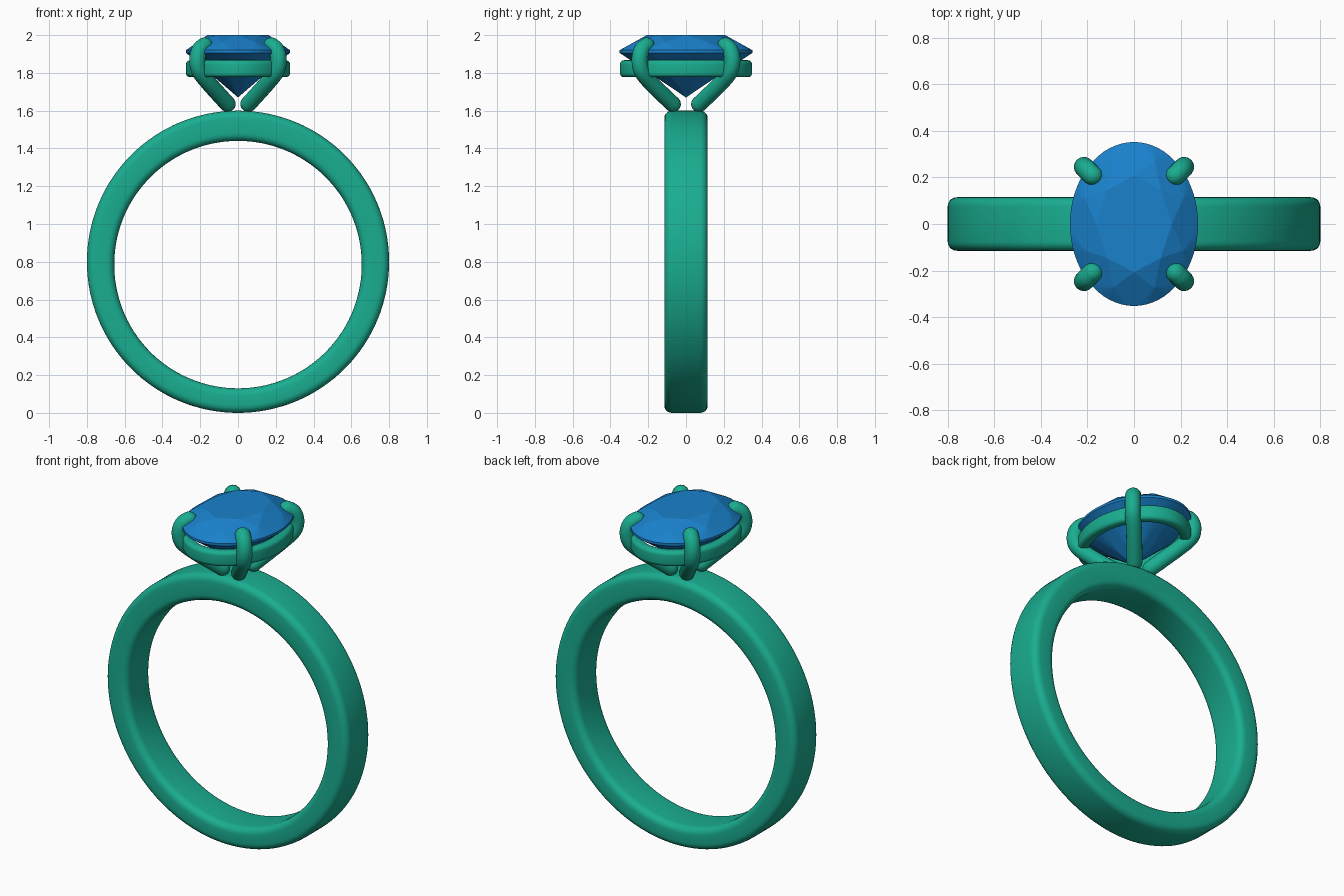
import bpy, bmesh
from math import sin, cos, pi, radians
from mathutils import Vector

if "Cube" in bpy.data.objects:
    bpy.data.objects.remove(bpy.data.objects["Cube"])


def material(name, color):
    m = bpy.data.materials.new(name)
    m.diffuse_color = color
    m.use_nodes = True
    m.node_tree.nodes["Principled BSDF"].inputs["Base Color"].default_value = m.diffuse_color
    return m


METAL = material("metal", (0.01, 0.42, 0.28, 1))
GEM = material("gem_blue", (0.01, 0.22, 0.6, 1))


def finish(bm, name, mat, smooth=True):
    bmesh.ops.recalc_face_normals(bm, faces=bm.faces)
    me = bpy.data.meshes.new(name)
    bm.to_mesh(me)
    bm.free()
    ob = bpy.data.objects.new(name, me)
    bpy.context.collection.objects.link(ob)
    me.materials.append(mat)
    for p in me.polygons:
        p.use_smooth = smooth
    return ob


def loft(rings, closed):
    """Join rings of points with quads; cap the ends when open."""
    bm = bmesh.new()
    vs = [[bm.verts.new(p) for p in r] for r in rings]
    n, m = len(vs), len(vs[0])
    for i in range(n if closed else n - 1):
        a, b = vs[i], vs[(i + 1) % n]
        for j in range(m):
            k = (j + 1) % m
            bm.faces.new((a[j], a[k], b[k], b[j]))
    if not closed:
        bm.faces.new(vs[0])
        bm.faces.new(vs[-1])
    return bm


def rounded_rect(w, h, r, seg=5):
    """Rounded rectangle centred on the origin."""
    pts = []
    for q, (sx, sy) in enumerate(((1, 1), (-1, 1), (-1, -1), (1, -1))):
        for i in range(seg + 1):
            a = (q + i / seg) * pi / 2
            pts.append((sx * (w / 2 - r) + r * cos(a), sy * (h / 2 - r) + r * sin(a)))
    return pts


# Band: the finger hole sits slightly low, so the band is thicker at the top
rings = []
for i in range(128):
    a = 2 * pi * i / 128
    thick = 0.145 + 0.015 * sin(a)
    rings.append([((0.8 - thick / 2 + u) * cos(a), v, 0.8 + (0.8 - thick / 2 + u) * sin(a))
                  for u, v in rounded_rect(thick, 0.23, 0.04)])
finish(loft(rings, True), "band", METAL)

# Gallery rail: oval ring under the stone
rings = []
for i in range(96):
    a = 2 * pi * i / 96
    rings.append([((0.245 + u) * cos(a), (0.32 + u) * sin(a), 1.822 + v)
                  for u, v in rounded_rect(0.06, 0.09, 0.022)])
finish(loft(rings, True), "gallery_rail", METAL)


# Prongs: round-ended tubes along a smooth path
PATH = [Vector(p) for p in ((0.055, 0.07, 1.635), (0.105, 0.128, 1.69), (0.16, 0.19, 1.752),
                            (0.204, 0.234, 1.81), (0.215, 0.245, 1.87),
                            (0.203, 0.233, 1.922), (0.178, 0.208, 1.945))]


def smooth_path(p, steps=6):
    q = [2 * p[0] - p[1]] + p + [2 * p[-1] - p[-2]]
    out = []
    for i in range(1, len(q) - 2):
        a, b, c, d = q[i - 1:i + 3]
        for s in range(steps):
            t = s / steps
            out.append(0.5 * (2 * b + (c - a) * t + (2 * a - 5 * b + 4 * c - d) * t * t
                              + (3 * b - a - 3 * c + d) * t ** 3))
    return out + [p[-1]]


def prong(name, sx, sy, r=0.043):
    c = smooth_path(PATH)
    t = [(c[min(i + 1, len(c) - 1)] - c[max(i - 1, 0)]).normalized() for i in range(len(c))]
    dome = [radians(d) for d in (85, 65, 45, 22)]
    stations = [(c[0] - t[0] * r * sin(d), t[0], r * cos(d)) for d in dome]
    stations += [(p, d, r) for p, d in zip(c, t)]
    stations += [(c[-1] + t[-1] * r * sin(d), t[-1], r * cos(d)) for d in reversed(dome)]
    side = Vector((PATH[4].y, -PATH[4].x, 0)).normalized()
    rings = []
    for p, d, rad in stations:
        up = d.cross(side).normalized()
        ring = []
        for k in range(20):
            a = 2 * pi * k / 20
            v = p + (side * cos(a) + up * sin(a)) * rad
            ring.append((v.x * sx, v.y * sy, v.z))
        rings.append(ring)
    finish(loft(rings, False), name, METAL)


for side_name, sx in (("left", -1), ("right", 1)):
    for end_name, sy in (("front", -1), ("back", 1)):
        prong(f"{end_name}_{side_name}_prong", sx, sy)

# Stone: oval brilliant cut with table, stars, kites, girdle and pavilion
RX, RY = 0.275, 0.352
Z_TABLE, Z_TOP, Z_LOW, Z_CULET = 2.0, 1.92, 1.906, 1.67
N = 64
bm = bmesh.new()


def gem_ring(n, rad, z, offset=0.0):
    return [bm.verts.new((RX * rad * cos(2 * pi * (i + offset) / n),
                          RY * rad * sin(2 * pi * (i + offset) / n), z)) for i in range(n)]


table = gem_ring(8, 0.59, Z_TABLE)
crown = gem_ring(8, 0.837, Z_TOP + 0.55 * (Z_TABLE - Z_TOP), 0.5)
top = gem_ring(N, 1, Z_TOP)
low = gem_ring(N, 1, Z_LOW)
pav = gem_ring(8, 0.27, Z_LOW + 0.75 * (Z_CULET - Z_LOW), 0.5)
culet = bm.verts.new((0, 0, Z_CULET))
bm.faces.new(table)
S = N // 8
for k in range(8):
    n = (k + 1) % 8
    bm.faces.new((table[k], crown[k], table[n]))
    bm.faces.new((table[k], crown[k - 1], top[k * S], crown[k]))
    bm.faces.new((culet, pav[k - 1], low[k * S], pav[k]))
    for i in range(k * S, k * S + S):
        j = (i + 1) % N
        bm.faces.new((crown[k], top[i], top[j]))
        bm.faces.new((pav[k], low[j], low[i]))
        bm.faces.new((top[i], low[i], low[j], top[j]))
finish(bm, "oval_stone", GEM, smooth=False)
